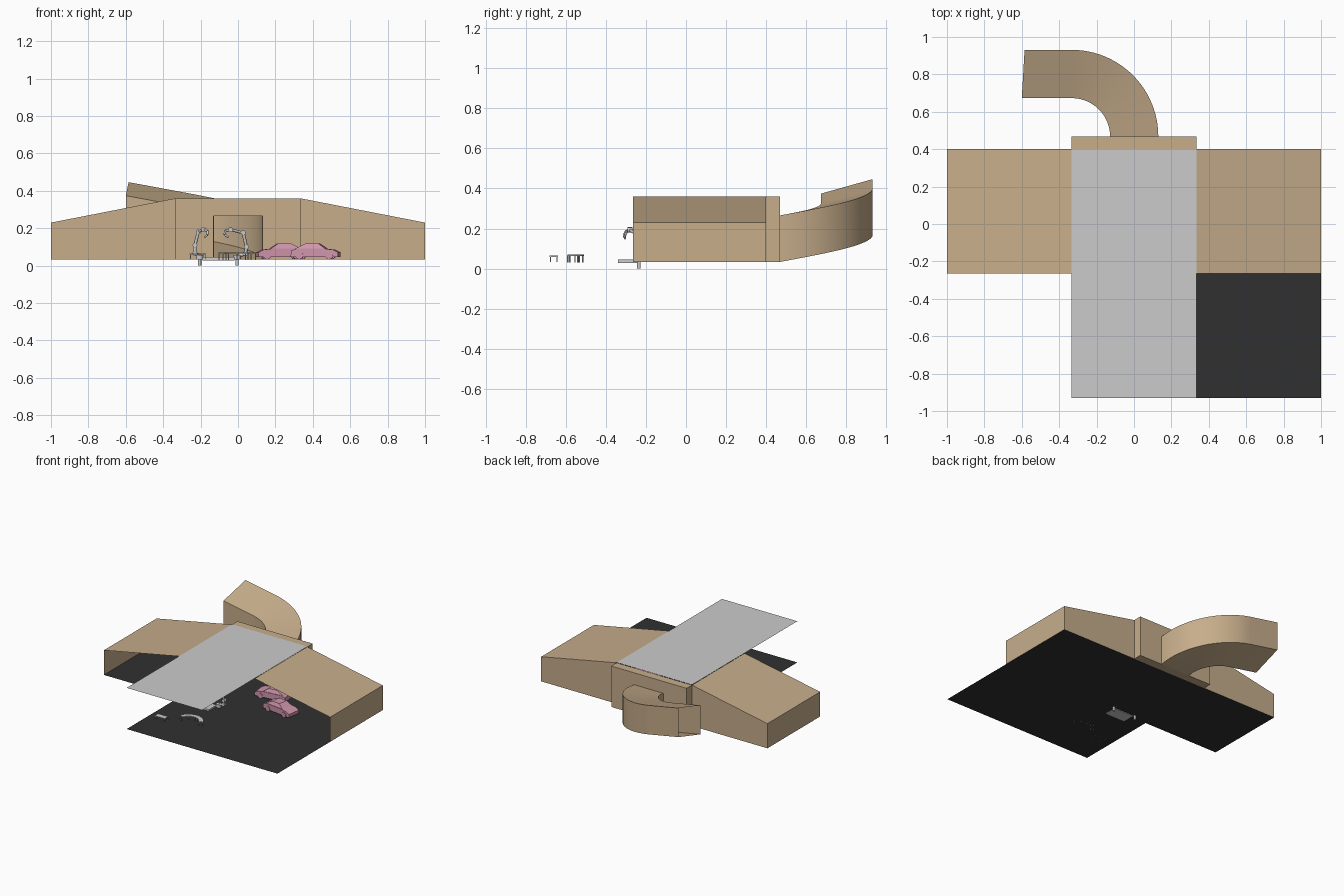
import bpy, bmesh, math
from mathutils import Matrix, Vector

if "Cube" in bpy.data.objects:
    bpy.data.objects.remove(bpy.data.objects["Cube"])

F = 0.033   # floor level
W = 0.333   # half width of the centre bay


def mat(name, rgb):
    m = bpy.data.materials.new(name)
    m.diffuse_color = (*rgb, 1)
    m.use_nodes = True
    m.node_tree.nodes["Principled BSDF"].inputs["Base Color"].default_value = m.diffuse_color
    return m


TAN = mat("tan_wall", (0.57, 0.42, 0.26))
DARK = mat("dark_floor", (0.03, 0.03, 0.03))
PINK = mat("pink_paint", (0.62, 0.30, 0.41))


def add(name, bm, material=None, smooth=False):
    bmesh.ops.remove_doubles(bm, verts=bm.verts, dist=1e-5)
    bmesh.ops.recalc_face_normals(bm, faces=bm.faces)
    me = bpy.data.meshes.new(name)
    bm.to_mesh(me)
    bm.free()
    ob = bpy.data.objects.new(name, me)
    bpy.context.collection.objects.link(ob)
    if material:
        me.materials.append(material)
    if smooth:
        bpy.context.view_layer.objects.active = ob
        ob.select_set(True)
        bpy.ops.object.shade_smooth_by_angle(angle=math.radians(40))
        ob.select_set(False)
    return ob


def face(bm, *pts):
    return bm.faces.new([bm.verts.new(p) for p in pts])


def box(bm, c, s, rot=None):
    m = Matrix.Translation(c) @ (rot or Matrix()) @ Matrix.Diagonal((*s, 1))
    bmesh.ops.create_cube(bm, size=1, matrix=m)


def rod(bm, a, b, r, n=12):
    a, b = Vector(a), Vector(b)
    q = (b - a).to_track_quat('Z', 'Y').to_matrix().to_4x4()
    bmesh.ops.create_cone(bm, cap_ends=True, segments=n, radius1=r, radius2=r,
                          depth=(b - a).length, matrix=Matrix.Translation((a + b) / 2) @ q)


# L-shaped dark floor
bm = bmesh.new()
face(bm, (-1, 0.4, F), (-1, -0.265, F), (-W, -0.265, F), (-W, -0.93, F), (1, -0.93, F), (1, 0.4, F))
add("floor", bm, DARK)

# long flat canopy over the centre bay
bm = bmesh.new()
face(bm, (-W, -0.93, 0.362), (W, -0.93, 0.362), (W, 0.4, 0.362), (-W, 0.4, 0.362))
add("canopy", bm)

# wings: sloping roof, end wall and back wall, open at the front
for s, side in ((-1, "left"), (1, "right")):
    bm = bmesh.new()
    f, b = -0.265, 0.4
    face(bm, (s * W, f, 0.36), (s, f, 0.23), (s, b, 0.23), (s * W, b, 0.36))
    face(bm, (s, f, F), (s, b, F), (s, b, 0.23), (s, f, 0.23))
    face(bm, (s * W, b, F), (s, b, F), (s, b, 0.23), (s * W, b, 0.36))
    add(side + "_wing", bm, TAN)

# shallow rear bay with the tunnel doorway
bm = bmesh.new()
y0, y1, T, D, H = 0.4, 0.468, 0.36, 0.13, 0.265
face(bm, (-W, y0, T), (W, y0, T), (W, y1, T), (-W, y1, T))
face(bm, (-W, y0, F), (W, y0, F), (W, y1, F), (-W, y1, F))
for s in (-1, 1):
    face(bm, (s * W, y0, F), (s * W, y1, F), (s * W, y1, T), (s * W, y0, T))
    face(bm, (s * W, y1, F), (s * D, y1, F), (s * D, y1, H), (s * W, y1, T))
face(bm, (-D, y1, H), (D, y1, H), (W, y1, T), (-W, y1, T))
add("rear_bay", bm, TAN)

# banked tunnel that climbs while turning left
bm = bmesh.new()
SLOPE, CX, CY = 0.185, -W, 0.468
RI, RO = 0.205, 0.463
rings = []
for i in range(26):
    a = math.pi / 2 * min(i, 24) / 24
    end = i == 25
    ring = []
    for r, top, run in ((RI, 0, 0.267), (RO, 0, 0.252), (RO, 1, 0.252), (RI, 1, 0.267)):
        run = run if end else 0
        z = F + SLOPE * (r * a + run) + (H - F) * top
        ring.append(bm.verts.new((CX + r * math.cos(a) - run, CY + r * math.sin(a), z)))
    rings.append(ring)
for p, q in zip(rings, rings[1:]):
    for k in range(4):
        bm.faces.new((p[k], p[(k + 1) % 4], q[(k + 1) % 4], q[k]))
add("tunnel", bm, TAN, smooth=True)


# angular cars: lower body, tapered cabin, wheels
def car(name, x, y, turn):
    bm = bmesh.new()
    body = [(-.128, .012), (-.128, .038), (-.10, .052), (-.05, .058), (.09, .058),
            (.125, .048), (.128, .012)]
    cabin = [(-.06, .057), (-.02, .085), (.05, .085), (.105, .057)]
    for prof, wb, wt in ((body, .054, .054), (cabin, .05, .038)):
        sides = []
        for s in (-1, 1):
            top = max(p[1] for p in prof)
            vs = [bm.verts.new((px, s * (wt if pz == top else wb), pz)) for px, pz in prof]
            bm.faces.new(vs)
            sides.append(vs)
        n = len(prof)
        for k in range(n):
            j = (k + 1) % n
            bm.faces.new((sides[0][k], sides[0][j], sides[1][j], sides[1][k]))
    for wx in (-.08, .08):
        for s in (-1, 1):
            rod(bm, (wx, s * .038, .021), (wx, s * .058, .021), .021)
    ob = add(name, bm, PINK)
    ob.location = (x, y, F)
    ob.rotation_euler.z = math.radians(turn)


car("rear_car", 0.23, 0.12, 6)
car("front_car", 0.415, -0.05, 172)


# bent mechanical arms with claws
def arm(name, pts):
    bm = bmesh.new()
    rod(bm, (pts[0][0], pts[0][1], 0), pts[0], 0.009)
    rod(bm, (pts[0][0], pts[0][1], F), (pts[0][0], pts[0][1], F + .025), 0.02, 16)
    for k, (a, b) in enumerate(zip(pts, pts[1:])):
        rod(bm, a, b, 0.010 - 0.0008 * k)
    for p in pts[1:5]:
        rod(bm, (p[0], p[1] - .012, p[2]), (p[0], p[1] + .012, p[2]), 0.013)
    add(name, bm, None, True)


arm("left_arm", [(-.205, -.235, .05), (-.23, -.24, .065), (-.23, -.24, .11), (-.212, -.25, .18),
                 (-.185, -.28, .195), (-.163, -.30, .185), (-.163, -.31, .165), (-.18, -.305, .152)])
arm("right_arm", [(-.005, -.235, .05), (.04, -.235, .065), (.045, -.24, .10), (.028, -.25, .175),
                  (-.04, -.28, .192), (-.068, -.295, .185), (-.072, -.305, .165), (-.05, -.305, .15)])

# low platform between the arms
bm = bmesh.new()
box(bm, (-.105, -.29, .037), (.17, .10, .018))
add("arm_platform", bm)

# small stool table
bm = bmesh.new()
box(bm, (-.215, -.66, .062), (.09, .042, .006))
for sx in (-1, 1):
    for sy in (-1, 1):
        box(bm, (-.215 + sx * .04, -.66 + sy * .017, .046), (.005, .005, .028))
add("small_table", bm)

# curved bench on thin legs
bm = bmesh.new()
prev = None
R, bx, by = 0.11, -0.005, -0.62
for i in range(17):
    a = math.radians(22 + 136 * i / 16)
    cur = [bm.verts.new((bx + r * math.cos(a), by + r * math.sin(a), z))
           for r, z in ((R - .035, .064), (R, .064), (R, .071), (R - .035, .071))]
    if prev:
        for k in range(4):
            bm.faces.new((prev[k], prev[(k + 1) % 4], cur[(k + 1) % 4], cur[k]))
    if i in (0, 16):
        bm.faces.new(cur)
    if i % 4 == 0:
        for r in (R - .03, R - .005):
            x, y = bx + r * math.cos(a), by + r * math.sin(a)
            rod(bm, (x, y, F - .003), (x, y, .065), .003, 6)
    prev = cur
add("curved_bench", bm)
